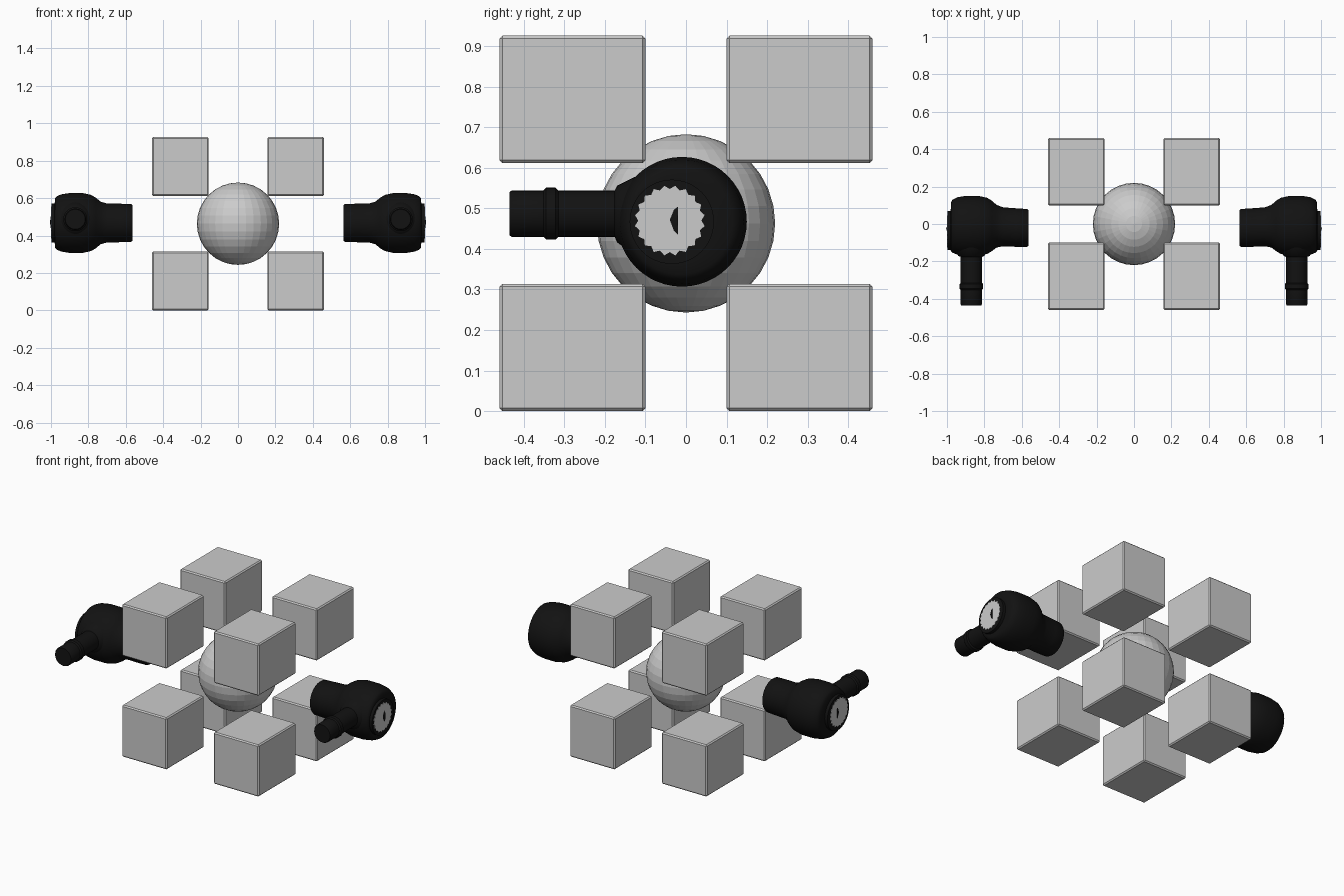
import bpy, bmesh
from math import sin, cos, pi
from mathutils import Vector

if "Cube" in bpy.data.objects:
    bpy.data.objects.remove(bpy.data.objects["Cube"])

black = bpy.data.materials.new("black_rubber")
black.diffuse_color = (0.006, 0.006, 0.006, 1)
black.use_nodes = True
black.node_tree.nodes["Principled BSDF"].inputs["Base Color"].default_value = black.diffuse_color
CZ = 0.463


def make_object(name, bm, mat=None, smooth=False):
    bmesh.ops.recalc_face_normals(bm, faces=bm.faces)
    mesh = bpy.data.meshes.new(name)
    bm.to_mesh(mesh)
    bm.free()
    ob = bpy.data.objects.new(name, mesh)
    bpy.context.collection.objects.link(ob)
    if mat:
        mesh.materials.append(mat)
    if smooth:
        bpy.ops.object.select_all(action='DESELECT')
        ob.select_set(True)
        bpy.context.view_layer.objects.active = ob
        bpy.ops.object.shade_smooth_by_angle(angle=0.7)
    return ob


def loft(bm, rings, u, v, n=48):
    """Skin circles given as (centre, radius) in the plane of u and v."""
    loops = []
    for c, r in rings:
        loops.append([bm.verts.new(Vector(c) + r * (cos(2 * pi * i / n) * u + sin(2 * pi * i / n) * v))
                      for i in range(n)])
    for a, b in zip(loops, loops[1:]):
        for i in range(n):
            j = (i + 1) % n
            bm.faces.new((a[i], a[j], b[j], b[i]))
    bm.faces.new(loops[0])
    bm.faces.new(loops[-1])


X, Y, Z = Vector((1, 0, 0)), Vector((0, 1, 0)), Vector((0, 0, 1))

# Central sphere
bm = bmesh.new()
bmesh.ops.create_uvsphere(bm, u_segments=32, v_segments=16, radius=0.22)
bmesh.ops.translate(bm, verts=bm.verts, vec=(0, 0, CZ))
make_object("core_sphere", bm)

# Eight chamfered corner blocks
for sx in (-1, 1):
    for sy in (-1, 1):
        for sz in (-1, 1):
            bm = bmesh.new()
            bmesh.ops.create_cube(bm, size=1)
            bmesh.ops.scale(bm, verts=bm.verts, vec=(0.303, 0.36, 0.314))
            bmesh.ops.bevel(bm, geom=bm.edges[:], offset=0.007, segments=1, affect='EDGES')
            bmesh.ops.translate(bm, verts=bm.verts, vec=(sx * 0.3085, sy * 0.28, CZ + sz * 0.306))
            make_object("corner_block", bm)

# Side units: (x, y centre, radius) for the body, (y, z centre, radius) for the handle
BODY = [(0.565, -0.021, 0.096), (0.572, -0.021, 0.101), (0.63, -0.019, 0.103), (0.70, -0.015, 0.104),
        (0.735, -0.012, 0.114), (0.76, -0.01, 0.135), (0.785, -0.01, 0.150), (0.83, -0.01, 0.160),
        (0.90, -0.01, 0.160), (0.945, -0.01, 0.153), (0.97, -0.012, 0.142), (0.979, -0.015, 0.130),
        (0.98, -0.035, 0.104), (0.998, -0.035, 0.104), (0.998, -0.04, 0.08)]
HANDLE = [(-0.02, 0.47, 0.135), (-0.08, 0.475, 0.12), (-0.13, 0.482, 0.094), (-0.17, 0.486, 0.070),
          (-0.176, 0.487, 0.057), (-0.315, 0.487, 0.057), (-0.322, 0.487, 0.064), (-0.345, 0.487, 0.064),
          (-0.352, 0.487, 0.057), (-0.43, 0.487, 0.057), (-0.436, 0.487, 0.053)]

for side, s in (("left", -1), ("right", 1)):
    # Rounded body with barrel
    bm = bmesh.new()
    loft(bm, [((s * x, y, 0.467), r) for x, y, r in BODY], Y, Z)
    make_object(side + "_body", bm, black, True)
    # Stub handle with collar
    bm = bmesh.new()
    loft(bm, [((s * 0.87, y, z), r) for y, z, r in HANDLE], X, Z, 32)
    make_object(side + "_handle", bm, black, True)
    # Toothed grey end disc
    bm = bmesh.new()
    n = 40
    teeth = [(0.087 if i % 2 else 0.078, 2 * pi * i / n) for i in range(n)]
    face = bm.faces.new([bm.verts.new((s * 0.996, -0.04 + r * cos(a), 0.47 + r * sin(a)))
                         for r, a in teeth])
    out = bmesh.ops.extrude_face_region(bm, geom=[face])["geom"]
    bmesh.ops.translate(bm, verts=[g for g in out if isinstance(g, bmesh.types.BMVert)],
                        vec=(s * 0.004, 0, 0))
    make_object(side + "_end_disc", bm)
